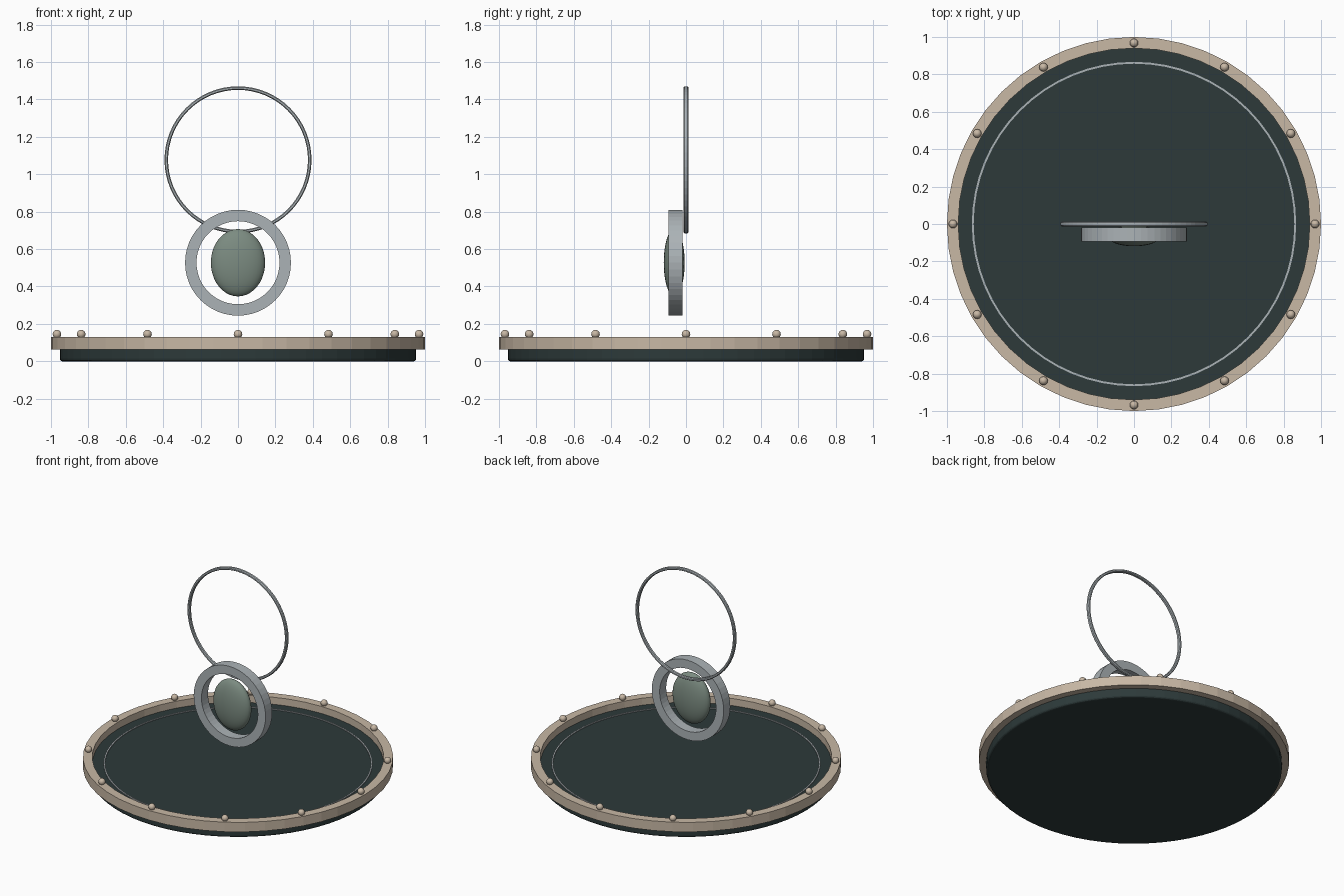
import bpy, bmesh, math
from mathutils import Matrix, Vector

if "Cube" in bpy.data.objects:
    bpy.data.objects.remove(bpy.data.objects["Cube"])


def material(name, rgb):
    m = bpy.data.materials.new(name)
    m.diffuse_color = (*rgb, 1)
    m.use_nodes = True
    m.node_tree.nodes["Principled BSDF"].inputs["Base Color"].default_value = m.diffuse_color
    return m


TEAL = material("dark teal", (0.026, 0.042, 0.042))
TAN = material("warm tan", (0.578, 0.479, 0.376))
SILVER = material("silver grey", (0.41, 0.45, 0.47))
SAGE = material("sage green", (0.20, 0.26, 0.22))


def finish(name, bm, mat, matrix=Matrix()):
    bm.transform(matrix)
    bmesh.ops.recalc_face_normals(bm, faces=bm.faces)
    mesh = bpy.data.meshes.new(name)
    bm.to_mesh(mesh)
    bm.free()
    mesh.materials.append(mat)
    obj = bpy.data.objects.new(name, mesh)
    bpy.context.collection.objects.link(obj)
    return obj


def lathe_ring(name, profile, sides, mat, matrix=Matrix()):
    """Closed (radius, height) profile swept round the local z axis."""
    bm = bmesh.new()
    loops = []
    for i in range(sides):
        a = 2 * math.pi * i / sides
        loops.append([bm.verts.new((r * math.cos(a), r * math.sin(a), h))
                      for r, h in profile])
    n = len(profile)
    for i in range(sides):
        p, q = loops[i], loops[(i + 1) % sides]
        for j in range(n):
            k = (j + 1) % n
            bm.faces.new((p[j], q[j], q[k], p[k]))
    return finish(name, bm, mat, matrix)


def box_profile(r_in, r_out, h0, h1):
    return [(r_in, h0), (r_out, h0), (r_out, h1), (r_in, h1)]


def upright(y, z):
    return Matrix.Translation((0, y, z)) @ Matrix.Rotation(math.pi / 2, 4, 'X')


def ball(name, centre, radii, u, v, mat):
    bm = bmesh.new()
    bmesh.ops.create_uvsphere(bm, u_segments=u, v_segments=v, radius=1)
    obj = finish(name, bm, mat, Matrix.Translation(centre) @ Matrix.Diagonal((*radii, 1)))
    for p in obj.data.polygons:
        p.use_smooth = True
    return obj


# Base disc with softened edges
bm = bmesh.new()
bmesh.ops.create_cone(bm, cap_ends=True, segments=64, radius1=0.953, radius2=0.953, depth=0.08)
disc = finish("base_disc", bm, TEAL, Matrix.Translation((0, 0, 0.04)))
bevel = disc.modifiers.new("soft_edge", 'BEVEL')
bevel.width = 0.014
bevel.segments = 3
bevel.limit_method = 'ANGLE'

# Raised rim and thin inlay on the disc
lathe_ring("rim", box_profile(0.94, 1.0, 0.062, 0.13), 48, TAN)
lathe_ring("inlay_ring", box_profile(0.857, 0.867, 0.074, 0.086), 64, SILVER)

# Studs round the rim
for i in range(12):
    a = math.pi * i / 6
    ball(f"stud_{i + 1}", Vector((0.968 * math.cos(a), 0.968 * math.sin(a), 0.145)),
         (0.023,) * 3, 12, 8, TAN)

# Large thin hoop
lathe_ring("hoop", [(0.374, -0.007), (0.379, -0.013), (0.388, -0.013), (0.393, -0.007),
                    (0.393, 0.007), (0.388, 0.013), (0.379, 0.013), (0.374, 0.007)],
           64, SILVER, upright(0, 1.077))

# Pendant frame and oval stone
lathe_ring("pendant_frame", box_profile(0.222, 0.283, -0.037, 0.037), 48, SILVER,
           upright(-0.057, 0.527))
ball("oval_stone", Vector((0, -0.063, 0.527)), (0.145, 0.056, 0.18), 32, 20, SAGE)
